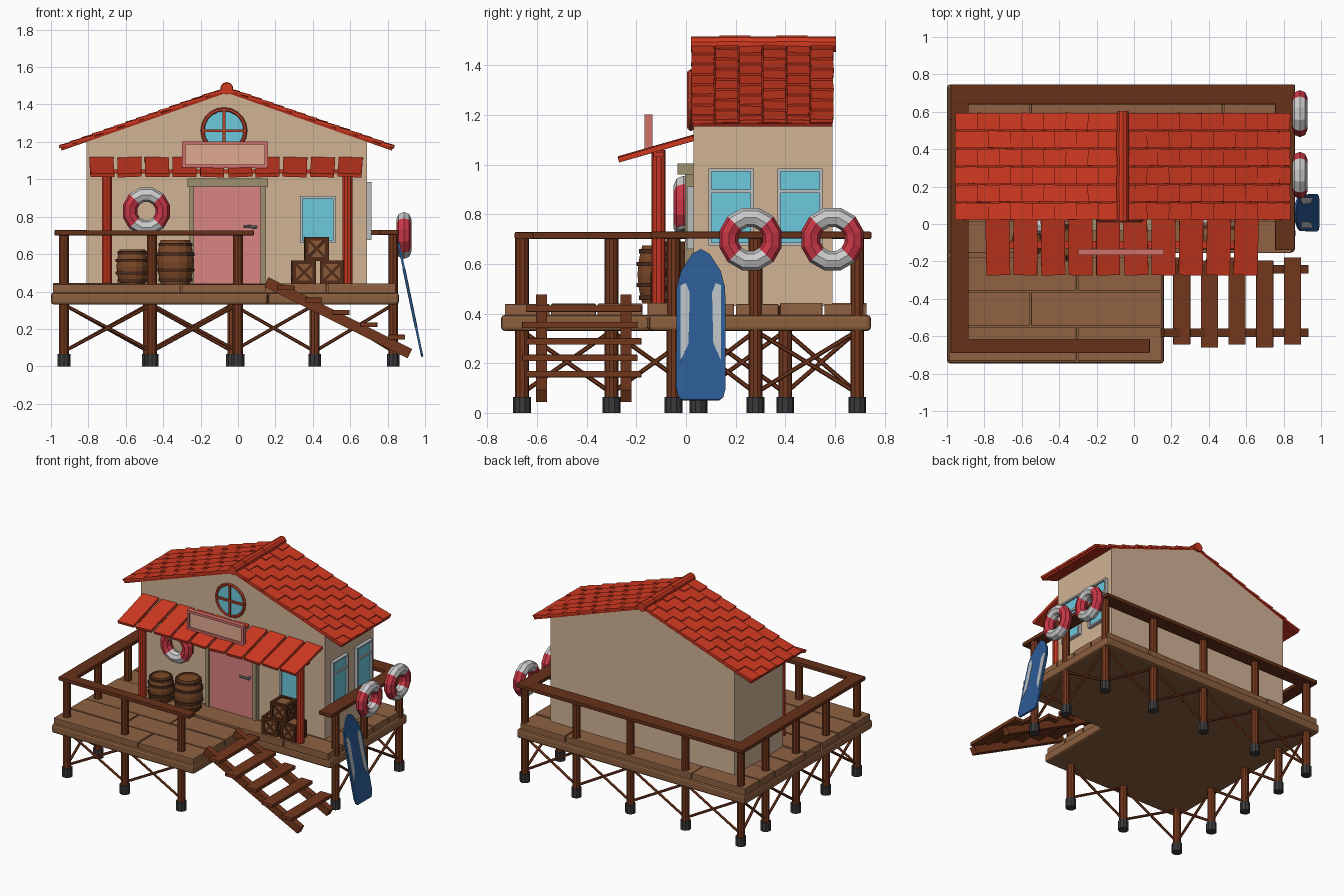
import bpy, bmesh, math, random
from mathutils import Matrix, Vector, Euler

if "Cube" in bpy.data.objects:
    bpy.data.objects.remove(bpy.data.objects["Cube"])

random.seed(4)
mats = {}

def mat(hexcol):
    if hexcol not in mats:
        m = bpy.data.materials.new("paint_" + hexcol)
        rgb = [(int(hexcol[i:i + 2], 16) / 255) ** 2.2 for i in (0, 2, 4)]
        m.diffuse_color = (*rgb, 1)
        m.use_nodes = True
        m.node_tree.nodes["Principled BSDF"].inputs["Base Color"].default_value = m.diffuse_color
        mats[hexcol] = m
    return mats[hexcol]

RED, WOOD, DECK, WALL = "D03C26", "733A22", "8E6244", "D0B294"
GLASS, TRIM, BLUE, DARK, PINK = "6CC8DC", "B9BDBE", "2F5B92", "3C3C3C", "D9827F"

class Part:
    """Collects boxes, rods and prisms into one mesh object."""
    def __init__(self, name, col):
        self.name, self.col, self.bm = name, col, bmesh.new()

    def box(self, c, s, rot=(0, 0, 0)):
        m = Matrix.Translation(c) @ Euler(rot).to_matrix().to_4x4() @ Matrix.Diagonal((*s, 1))
        bmesh.ops.create_cube(self.bm, size=1, matrix=m)

    def span(self, x0, x1, y0, y1, z0, z1):
        self.box(((x0 + x1) / 2, (y0 + y1) / 2, (z0 + z1) / 2), (x1 - x0, y1 - y0, z1 - z0))

    def rod(self, p, q, r, n=8):
        p, q = Vector(p), Vector(q)
        d = q - p
        m = Matrix.Translation((p + q) / 2) @ d.to_track_quat('Z', 'Y').to_matrix().to_4x4()
        bmesh.ops.create_cone(self.bm, cap_ends=True, segments=n, radius1=r, radius2=r,
                              depth=d.length, matrix=m)

    def prism(self, pts, vec):
        f = self.bm.faces.new([self.bm.verts.new(p) for p in pts])
        ext = bmesh.ops.extrude_face_region(self.bm, geom=[f], use_keep_orig=True)
        bmesh.ops.translate(self.bm, vec=vec, verts=[v for v in ext["geom"] if isinstance(v, bmesh.types.BMVert)])

    def lathe(self, c, prof, n=14):
        rings = [[self.bm.verts.new((c[0] + r * math.cos(2 * math.pi * i / n),
                  c[1] + r * math.sin(2 * math.pi * i / n), c[2] + z)) for i in range(n)] for r, z in prof]
        for a, b in zip(rings, rings[1:]):
            for i in range(n):
                self.bm.faces.new((a[i], a[(i + 1) % n], b[(i + 1) % n], b[i]))
        self.bm.faces.new(rings[-1])
        self.bm.faces.new(rings[0][::-1])

    def done(self, bevel=0):
        bmesh.ops.recalc_face_normals(self.bm, faces=self.bm.faces)
        me = bpy.data.meshes.new(self.name)
        self.bm.to_mesh(me)
        self.bm.free()
        ob = bpy.data.objects.new(self.name, me)
        bpy.context.collection.objects.link(ob)
        me.materials.append(mat(self.col))
        if bevel:
            b = ob.modifiers.new("bevel", 'BEVEL')
            b.width, b.segments = bevel, 2
        return ob

# L-shaped deck base with plank rows on top
p = Part("deck_base", "8A5F40")
p.prism([(x, y, 0.33) for x, y in [(-1, -.745), (.16, -.745), (.16, -.15), (.86, -.15), (.86, .745), (-1, .745)]], (0, 0, .065))
p.done(.015)
p = Part("deck_planks", DECK)
for i in range(8):
    y0, w, x1 = (-.73 + i * .187, .18, .155) if i < 3 else (-.155 + (i - 3) * .178, .171, .85)
    cuts = [-.99] + sorted(x for x in (-.3 - .25 * (i % 2), .18 + .3 * (i % 2)) if x < x1 - .1) + [x1]
    for a, b in zip(cuts, cuts[1:]):
        p.span(a, b - .008, y0, y0 + w, .39, .437 + random.random() * .008)
p.done(.004)

# stilts, feet, braces and railing
front = [(-.93, -.66), (-.46, -.66), (.0, -.66)]
left = [(-.93, y) for y in (-.66, -.30, .05, .40, .69)]
back = [(x, .69) for x in (-.93, -.48, -.03, .41, .83)]
right = [(.83, y) for y in (-.05, .28, .69)]
posts, feet, brace = Part("posts", WOOD), Part("post_feet", DARK), Part("cross_braces", WOOD)
for x, y in sorted(set(front + left + back + right)):
    posts.rod((x, y, .03), (x, y, .71), .028, 10)
    feet.rod((x, y, 0), (x, y, .065), .036, 10)
for row in (front, left, back, right):
    for a, b in zip(row, row[1:]):
        brace.rod((*a, .33), (*b, .08), .009, 6)
        brace.rod((*a, .08), (*b, .33), .009, 6)
posts.done(); feet.done(); brace.done()
p = Part("handrail", "66341F")
p.span(-.98, .085, -.69, -.615, .70, .727)
p.span(-.98, -.885, -.69, .745, .701, .728)
p.span(-.98, .86, .64, .747, .702, .729)
p.span(.755, .86, -.14, .745, .703, .73)
p.done(.004)

# stairs running down to the right
p = Part("stair_stringers", WOOD)
for y in (-.582, -.242):
    p.box((.535, y, .26), (.86, .045, .055), (0, math.atan2(.38, .76), 0))
p.done()
p = Part("stair_treads", WOOD)
for i in range(5):
    p.box((.255 + .148 * i, -.42 + .008 * (-1) ** i, .42 - .066 * i), (.092, .465, .026))
p.done(.003)

# house body
AX, AZ = -.06, 1.47
p = Part("house_walls", WALL)
p.prism([(x, .03, z) for x, z in [(-.81, .43), (.69, .43), (.69, 1.2), (AX, AZ - .005), (-.81, 1.2)]], (0, .56, 0))
p.done()

# tiled roof: staggered columns of tilted tiles on thin slabs
ang, L = math.atan2(.31, .885), .938
slab, tiles = Part("roof_slab", "A82E1D"), Part("roof_tiles", RED)
for s in (-1, 1):
    slab.box((AX + s * L / 2 * math.cos(ang), .307, AZ - L / 2 * math.sin(ang)), (L, .565, .014), (0, s * ang, 0))
    for c in range(6):
        d = -.065 * (c % 2)
        while d < L - .02:
            a, b = max(d, 0), min(d + .135, L + .01)
            m = (a + b) / 2
            tiles.box((AX + s * m * math.cos(ang), .068 + c * .096, AZ + .014 - m * math.sin(ang)),
                      (b - a, .091, .014), (random.uniform(-.03, .03), s * (ang - .07), random.uniform(-.03, .03)))
            d += .125
slab.done(); tiles.done()
p = Part("roof_ridge", RED)
for i in range(5):
    p.rod((AX, .02 + i * .115, 1.485), (AX, .145 + i * .115, 1.485), .032 + .003 * (i % 2), 10)
p.done()

# porch awning and its posts
p = Part("awning_boards", RED)
for i in range(10):
    p.box((-.728 + i * .1475, -.12, 1.065), (.128, .315, .02),
          (.28, random.uniform(-.05, .05), random.uniform(-.02, .02)))
p.done()
p = Part("awning_posts", "C43A26")
for x in (-.70, .585):
    p.rod((x, -.11, .43), (x, -.11, 1.06), .028, 10)
p.span(-.76, .65, -.13, -.09, 1.03, 1.052)
p.done()

def frame(name, col, axis, u0, u1, z0, z1, w, a, b):
    """Four bars around a rectangle; axis 'y' faces front, 'x' faces the side."""
    q = Part(name, col)
    for r in [(u0, u0 + w, z0, z1), (u1 - w, u1, z0, z1), (u0, u1, z0, z0 + w), (u0, u1, z1 - w, z1)]:
        q.span(r[0], r[1], a, b, r[2], r[3]) if axis == 'y' else q.span(a, b, r[0], r[1], r[2], r[3])
    return q

# blank sign
frame("sign_frame", "D0706A", 'y', -.30, .16, 1.06, 1.203, .018, -.167, -.135).done()
p = Part("sign_panel", "E0A890"); p.span(-.29, .15, -.158, -.14, 1.065, 1.195); p.done()

# door
p = Part("door_frame", "9C8F6E")
p.span(-.26, -.235, -.005, .04, .44, .97)
p.span(.12, .15, -.005, .04, .44, .97)
p.span(-.27, .16, -.035, .04, .96, 1.005)
p.done()
p = Part("door", PINK); p.span(-.24, .125, .005, .04, .44, .965); p.done()
p = Part("door_handle", "8A8A8A")
p.rod((.095, .01, .745), (.095, -.025, .745), .01)
p.rod((.105, -.025, .745), (.03, -.025, .748), .008)
p.done()

# windows
frame("front_window_frame", TRIM, 'y', .332, .522, .66, .912, .014, .005, .04).done()
p = Part("front_window_glass", GLASS); p.span(.34, .515, .018, .04, .665, .905); p.done()
for i, y in enumerate((.09, .368)):
    q = frame(f"side_window_frame_{i}", TRIM, 'x', y, y + .182, .675, .985, .012, .68, .715)
    q.span(.68, .71, y, y + .182, .885, .9)
    q.done()
    p = Part(f"side_window_glass_{i}", GLASS); p.span(.68, .70, y + .005, y + .177, .68, .98); p.done()
p = Part("round_window_glass", GLASS); p.rod((-.075, .018, 1.26), (-.075, .04, 1.26), .115, 20); p.done()
p = Part("round_window_bars", "B5432F")
p.box((-.075, .015, 1.26), (.23, .02, .014))
p.box((-.075, .015, 1.26), (.014, .02, .23))
p.done()
bpy.ops.mesh.primitive_torus_add(major_segments=20, minor_segments=6, major_radius=.114, minor_radius=.011,
                                 location=(-.075, .02, 1.26), rotation=(math.pi / 2, 0, 0))
bpy.context.object.name = "round_window_frame"
bpy.context.object.data.materials.append(mat("B5432F"))

# life rings, quartered in red and white
for i, (loc, turn) in enumerate([((-.49, -.01, .83), 0), ((.887, .26, .70), 90), ((.887, .59, .70), 90)]):
    bpy.ops.mesh.primitive_torus_add(major_segments=12, minor_segments=8, major_radius=.09, minor_radius=.04,
                                     location=loc, rotation=(math.pi / 2, 0, math.radians(turn)))
    ob = bpy.context.object
    ob.name = f"life_ring_{i}"
    ob.data.transform(Matrix.Rotation(math.radians(15), 4, 'Z'))
    ob.data.materials.append(mat("D8D8D6"))
    ob.data.materials.append(mat("C83A48"))
    for f in ob.data.polygons:
        f.material_index = int(abs(f.center.x) > abs(f.center.y))

# surfboard leaning on the corner, with pale side stripes
half = [(.0, .62), (.035, .60), (.08, .53), (.098, .46), (.1, .05), (.09, .012), (.075, 0)]
lean = Matrix.Translation((.985, .06, .052)) @ Matrix.Rotation(-math.atan2(.125, .6), 4, 'Y')
p = Part("surfboard", BLUE)
p.prism([(-.006, y, z) for y, z in half + [(-y, z) for y, z in half[:0:-1]]], (.012, 0, 0))
p.done().matrix_world = lean
p = Part("surfboard_stripes", "B4BABD")
for s in (-1, 1):
    p.prism([(-.008, s * y, z) for y, z in [(.045, .44), (.06, .48), (.082, .47), (.082, .16), (.05, .23)]], (.016, 0, 0))
p.done().matrix_world = lean

# barrels with hoops
for i, (x, y, r, h) in enumerate([(-.565, -.09, .085, .185), (-.335, -.1, .098, .235)]):
    prof = [(r * k, h * t) for k, t in [(.8, 0), (.94, .25), (1, .5), (.94, .75), (.8, 1), (.72, 1), (.72, .95)]]
    p = Part(f"barrel_{i}", "7C4A2C"); p.lathe((x, y, .44), prof); p.done()
    p = Part(f"barrel_hoops_{i}", "4E3022")
    for k, t in [(.87, .1), (.98, .32), (.98, .68), (.87, .9)]:
        p.lathe((x, y, .44 + h * t - .009), [(r * k - .02, 0), (r * k + .006, 0), (r * k + .006, .018), (r * k - .02, .018)])
    p.done()

# crates: panel core, edge bars and diagonals
core, bars = Part("crate_panels", "8A5A3A"), Part("crate_bars", "54301E")
for x, y, z, a in [(.35, -.075, .44, .06), (.505, -.075, .44, -.05), (.42, -.07, .565, .03)]:
    h = .0625
    core.box((x, y, z + h), (.112, .112, .112), (0, 0, a))
    for rot in [(0, 0, 0), (math.pi / 2, 0, 0), (0, math.pi / 2, 0)]:
        turn = Matrix.Rotation(a, 3, 'Z') @ Euler(rot).to_matrix()
        for sx in (-1, 1):
            for sy in (-1, 1):
                bars.box(Vector((x, y, z + h)) + turn @ Vector((sx * .054, sy * .054, 0)),
                         (.02, .02, .128), turn.to_euler())
    for k in range(4):
        turn = Matrix.Rotation(a + k * math.pi / 2, 3, 'Z')
        for d in (-1, 1):
            e = (turn @ Matrix.Rotation(d * math.pi / 4, 3, 'Y')).to_euler()
            bars.box(Vector((x, y, z + h)) + turn @ Vector((0, -.057, 0)), (.135, .008, .014), e)
core.done(); bars.done()
